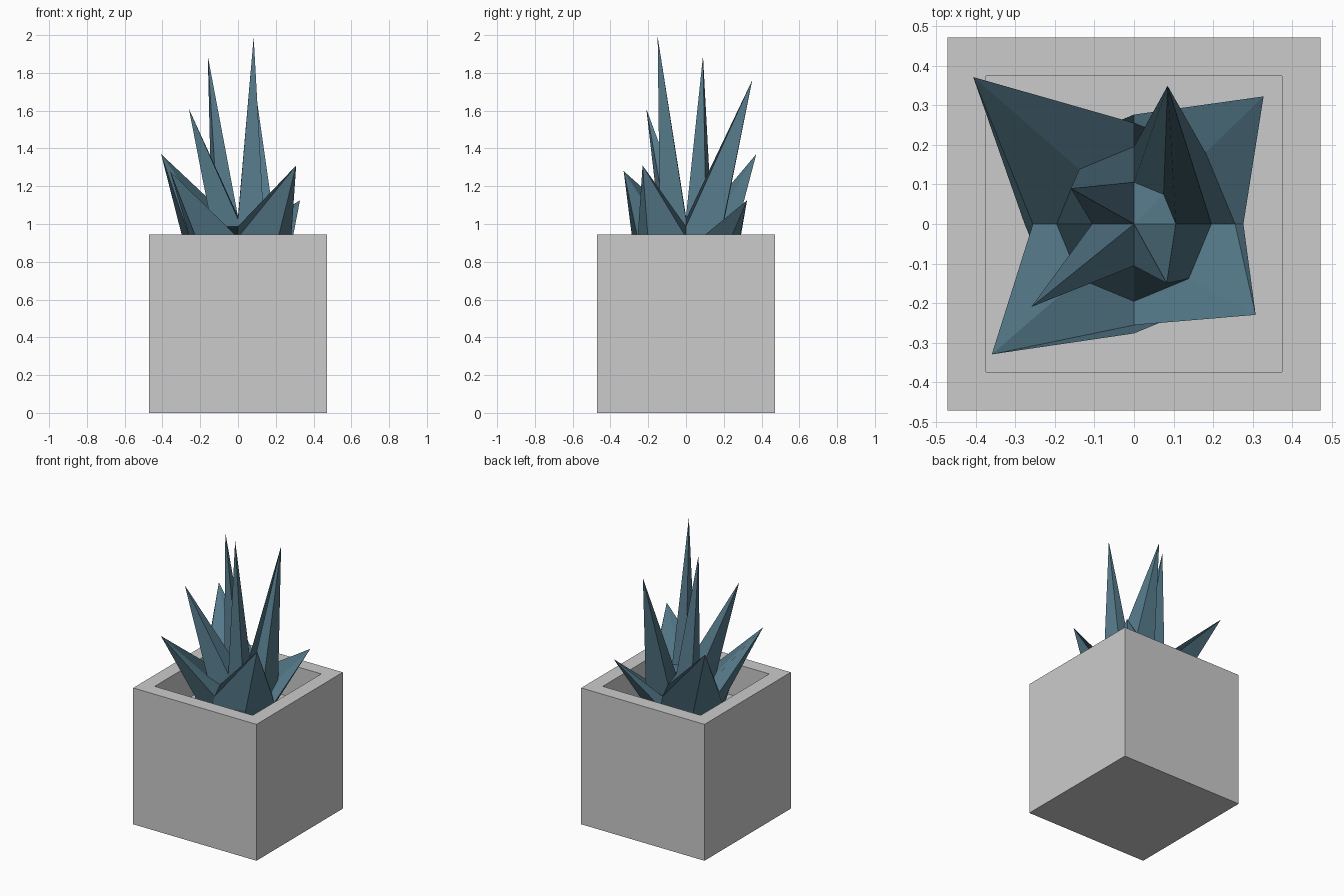
import bpy, bmesh
from math import sin, cos, pi

if "Cube" in bpy.data.objects:
    bpy.data.objects.remove(bpy.data.objects["Cube"])


def paint(obj, name, rgb):
    mat = bpy.data.materials.new(name)
    mat.diffuse_color = (*rgb, 1)
    mat.use_nodes = True
    mat.node_tree.nodes["Principled BSDF"].inputs["Base Color"].default_value = mat.diffuse_color
    obj.data.materials.append(mat)


def add_object(name, bm):
    mesh = bpy.data.meshes.new(name)
    bm.to_mesh(mesh)
    bm.free()
    obj = bpy.data.objects.new(name, mesh)
    bpy.context.collection.objects.link(obj)
    return obj


# Square planter with an inset, sunken top
W, INNER, FLOOR = 0.944, 0.335, 0.72
bm = bmesh.new()
bmesh.ops.create_cube(bm, size=W)
bmesh.ops.translate(bm, verts=bm.verts, vec=(0, 0, W / 2))
top = max(bm.faces, key=lambda f: f.calc_center_median().z)
bmesh.ops.inset_region(bm, faces=[top], thickness=W / 2 - INNER)
hole = bmesh.ops.extrude_discrete_faces(bm, faces=[top])["faces"][0]
bmesh.ops.translate(bm, verts=hole.verts, vec=(0, 0, FLOOR - W))
bmesh.ops.recalc_face_normals(bm, faces=bm.faces)
add_object("planter", bm)

# Spiky succulent: a low-poly flattened ball with diagonal points pulled out
R, CENTRE, SQUASH = 0.277, 0.86, 0.18
SPIKES = {  # (ring, segment): tip
    (1, 3): (-0.16, 0.09, 1.89), (1, 5): (-0.26, -0.21, 1.61),
    (1, 7): (0.083, -0.15, 1.99), (2, 1): (0.085, 0.35, 1.76),
    (3, 3): (-0.407, 0.372, 1.37), (3, 5): (-0.36, -0.33, 1.28),
    (3, 7): (0.308, -0.23, 1.31), (4, 1): (0.328, 0.323, 1.125),
}
bm = bmesh.new()
rings = []
for i in range(1, 8):
    a = i * pi / 8
    rings.append([bm.verts.new(SPIKES.get((i, j), (
        R * sin(a) * cos(j * pi / 4), R * sin(a) * sin(j * pi / 4),
        CENTRE + SQUASH * cos(a)))) for j in range(8)])
crown = bm.verts.new((0, 0, CENTRE + SQUASH))
base = bm.verts.new((0, 0, CENTRE - SQUASH))
for j in range(8):
    k = (j + 1) % 8
    bm.faces.new((crown, rings[0][j], rings[0][k]))
    bm.faces.new((base, rings[-1][k], rings[-1][j]))
    for up, low in zip(rings, rings[1:]):
        bm.faces.new((up[j], low[j], low[k], up[k]))
plant = add_object("succulent", bm)
paint(plant, "leaf_blue", (0.09, 0.19, 0.25))
